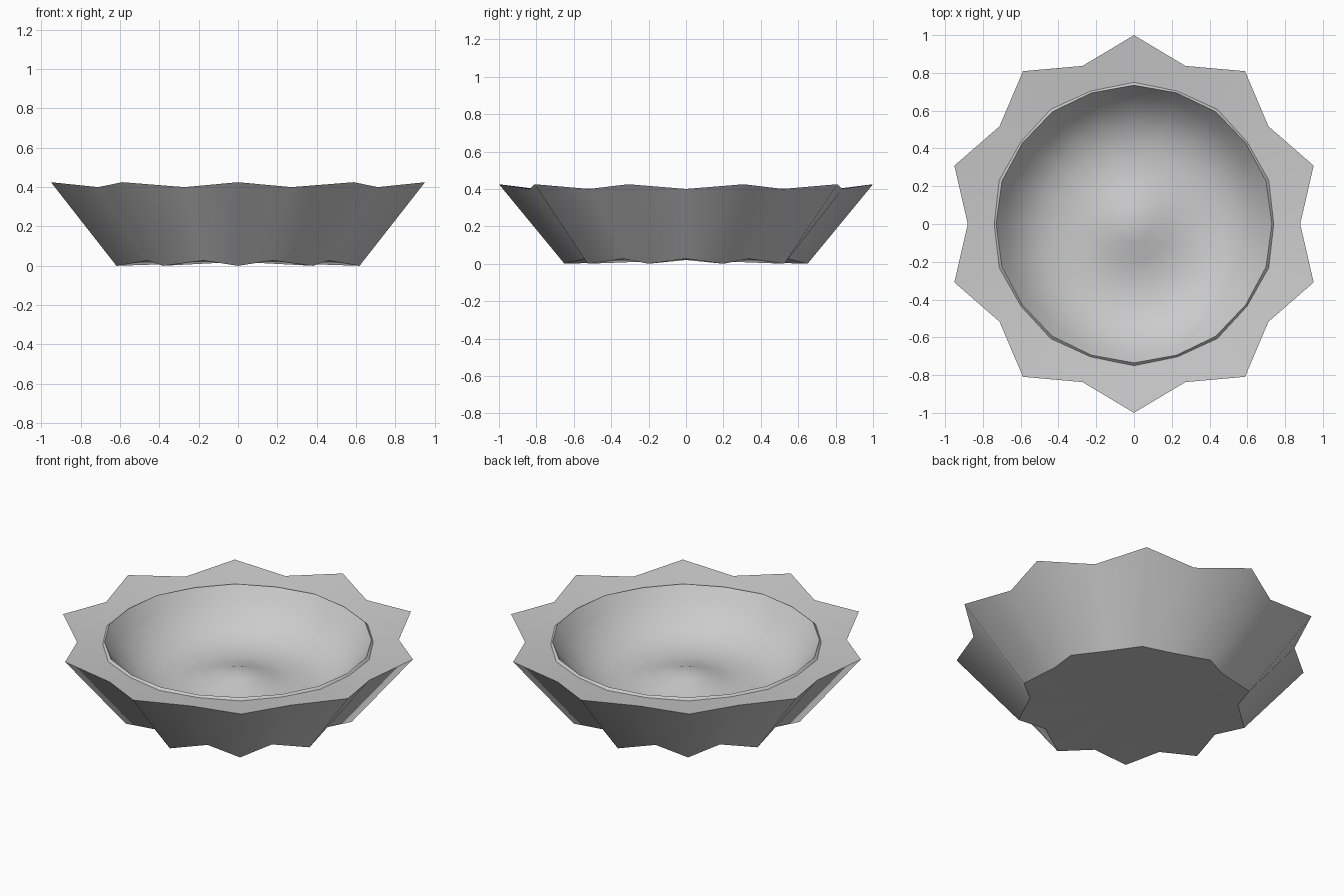
import bpy, bmesh, math

if "Cube" in bpy.data.objects:
    bpy.data.objects.remove(bpy.data.objects["Cube"])

N = 20  # ten tips and ten notches

# Rings from base to bowl centre: (tip radius, notch radius, tip z, notch z)
rings = [
    (0.65, 0.57, 0.0, 0.027),     # base star
    (1.0, 0.88, 0.425, 0.40),     # rim star
    (0.75, 0.74, 0.388, 0.388),   # inner end of ledge
    (0.735, 0.73, 0.402, 0.40),   # raised lip
]
# Round interior profile with a low central rise
for r, z in [(0.68, 0.325), (0.61, 0.25), (0.52, 0.19), (0.42, 0.16), (0.31, 0.152),
             (0.2, 0.17), (0.1, 0.203)]:
    rings.append((r, r, z, z))

bm = bmesh.new()


def ring(rt, rn, zt, zn):
    verts = []
    for i in range(N):
        a = math.pi / 2 + 2 * math.pi * i / N
        r, z = (rn, zn) if i % 2 else (rt, zt)
        verts.append(bm.verts.new((r * math.cos(a), r * math.sin(a), z)))
    return verts


loops = [ring(*p) for p in rings]
for lo, hi in zip(loops, loops[1:]):
    for i in range(N):
        j = (i + 1) % N
        bm.faces.new((lo[i], lo[j], hi[j], hi[i]))

# Underside and bowl floor
for loop, z in ((loops[0], 0.02), (loops[-1], 0.218)):
    c = bm.verts.new((0, 0, z))
    for i in range(N):
        bm.faces.new((loop[i], loop[(i + 1) % N], c))

bmesh.ops.recalc_face_normals(bm, faces=bm.faces)
mesh = bpy.data.meshes.new("star_bowl")
bm.to_mesh(mesh)
bm.free()
bowl = bpy.data.objects.new("star_bowl", mesh)
bpy.context.collection.objects.link(bowl)

# Smooth surfaces, crisp rim and base
bpy.context.view_layer.objects.active = bowl
bowl.select_set(True)
bpy.ops.object.shade_smooth_by_angle(angle=math.radians(50))
